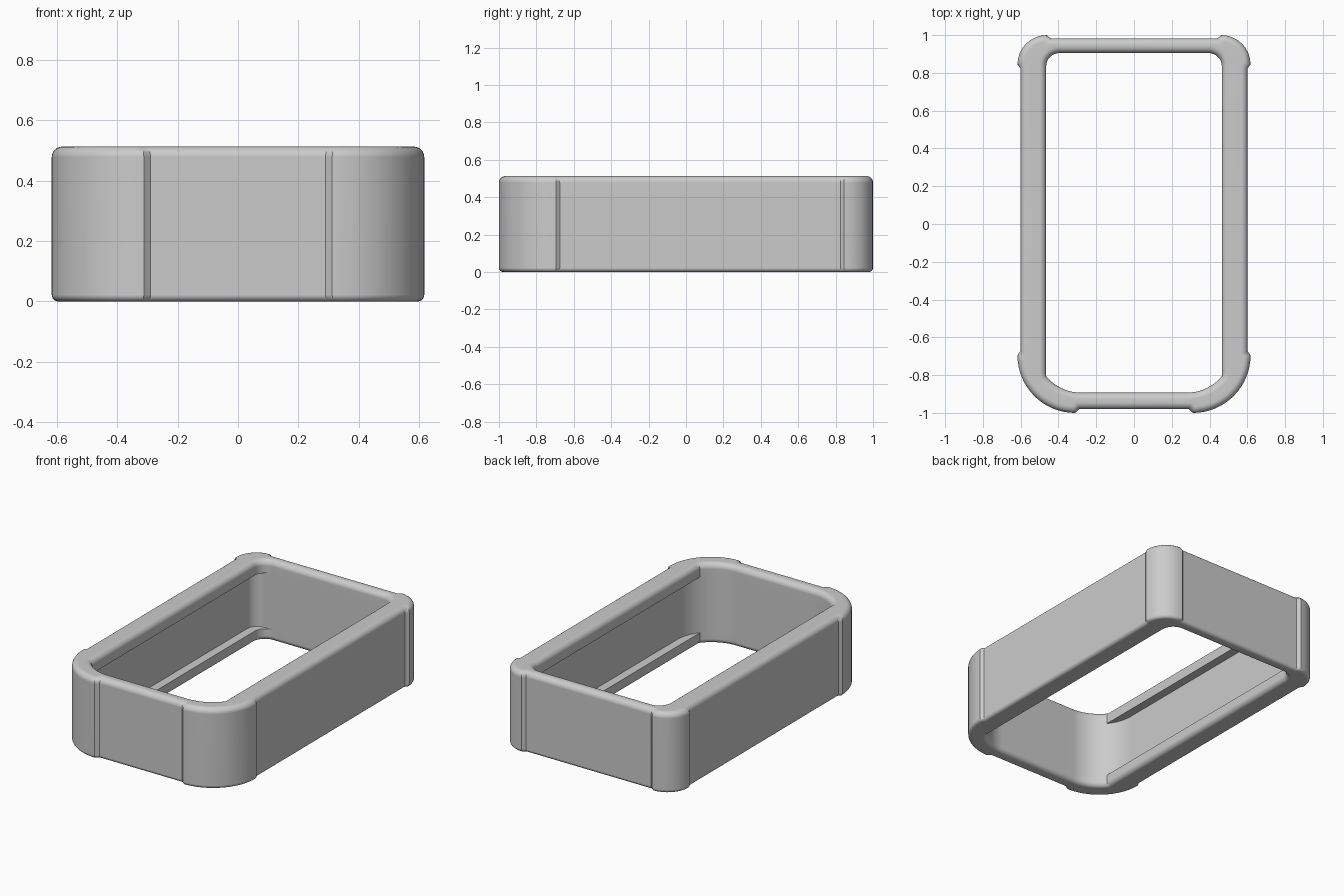
import bpy, bmesh, math
from mathutils import Vector

if "Cube" in bpy.data.objects:
    bpy.data.objects.remove(bpy.data.objects["Cube"], do_unlink=True)

HEIGHT = 0.513
LIP_X = 0.465                       # half width of the opening between the lips
RECESS_LOW, RECESS_HIGH = 0.075, 0.43

grey = bpy.data.materials.new("plain grey")
grey.use_nodes = True
grey.diffuse_color = (0.6, 0.6, 0.6, 1)
grey.node_tree.nodes["Principled BSDF"].inputs["Base Color"].default_value = (0.6, 0.6, 0.6, 1)


def arc(cx, cy, r, start, end, steps):
    """Points of an arc, angles in degrees."""
    angles = [math.radians(start + (end - start) * i / steps) for i in range(steps + 1)]
    return [Vector((cx + r * math.cos(a), cy + r * math.sin(a))) for a in angles]


def mirrored(half):
    """Close an outline given its +x half, running from front to back."""
    return half + [Vector((-p.x, p.y)) for p in reversed(half)]


def offset(points, d):
    """Move a counter-clockwise outline outward by d with mitred corners."""
    result = []
    for i, p in enumerate(points):
        a = (p - points[i - 1]).normalized()
        b = (points[(i + 1) % len(points)] - p).normalized()
        na, nb = Vector((a.y, -a.x)), Vector((b.y, -b.x))
        result.append(p + (na + nb) * (d / (1 + na.dot(nb))))
    return result


def rounded_levels(outline, bottom_r, top_r, sign, steps=6):
    """Levels that round the bottom and top edges; sign -1 insets, +1 flares."""
    quarter = [math.pi / 2 * i / steps for i in range(steps + 1)]
    low = [(outline, bottom_r * (1 - math.sin(a)), sign * bottom_r * (1 - math.cos(a)))
           for a in reversed(quarter)]
    high = [(outline, HEIGHT - top_r * (1 - math.sin(a)), sign * top_r * (1 - math.cos(a)))
            for a in quarter]
    return low, high


def sleeve(bm, levels):
    """Skin a tube through (outline, height, offset) levels; return its end edges."""
    rings = [[bm.verts.new((p.x, p.y, z)) for p in offset(outline, d)]
             for outline, z, d in levels]
    n = len(rings[0])
    for low, high in zip(rings, rings[1:]):
        for i in range(n):
            j = (i + 1) % n
            bm.faces.new((low[i], low[j], high[j], high[i]))
    return [[bm.edges.get((ring[i - 1], ring[i])) for i in range(n)]
            for ring in (rings[0], rings[-1])]


# Outer wall with four raised corner bumpers
body = mirrored(
    [Vector((0.29, -0.98))]
    + arc(0.312, -0.695, 0.305, -90, 0, 16)
    + [Vector((0.602, -0.675)), Vector((0.602, 0.825))]
    + arc(0.462, 0.845, 0.155, 0, 90, 8)
    + [Vector((0.442, 0.983))])

# Side recess, and the narrower opening left between its lips
front_corner = arc(0.28, -0.653, 0.24, -90, 0, 16)
recess = mirrored(front_corner + arc(0.45, 0.835, 0.07, 0, 90, 8))
opening = mirrored([Vector((min(p.x, LIP_X), p.y)) for p in front_corner]
                   + arc(LIP_X - 0.07, 0.835, 0.07, 0, 90, 8))

bm = bmesh.new()
low, high = rounded_levels(body, 0.022, 0.035, -1)
outer_bottom, outer_top = sleeve(bm, low + high)
low, high = rounded_levels(opening, 0.03, 0.035, 1)
steps = [(opening, RECESS_LOW, 0), (recess, RECESS_LOW, 0),
         (recess, RECESS_HIGH, 0), (opening, RECESS_HIGH, 0)]
inner_bottom, inner_top = sleeve(bm, low + steps + high)

# Flat rims joining the inner and outer walls
for edges in (outer_bottom + inner_bottom, outer_top + inner_top):
    bmesh.ops.triangle_fill(bm, edges=edges, use_beauty=True, normal=(0, 0, 1))
bmesh.ops.remove_doubles(bm, verts=bm.verts[:], dist=1e-5)
bmesh.ops.dissolve_degenerate(bm, edges=bm.edges[:], dist=1e-5)
bmesh.ops.recalc_face_normals(bm, faces=bm.faces[:])

mesh = bpy.data.meshes.new("bumper_frame")
bm.to_mesh(mesh)
bm.free()
mesh.materials.append(grey)
frame = bpy.data.objects.new("bumper_frame", mesh)
bpy.context.collection.objects.link(frame)

# Smooth fillets, with the large walls kept flat
bpy.ops.object.select_all(action="DESELECT")
bpy.context.view_layer.objects.active = frame
frame.select_set(True)
bpy.ops.object.shade_smooth_by_angle(angle=math.radians(30))
weighted = frame.modifiers.new("flat walls", "WEIGHTED_NORMAL")
weighted.keep_sharp = True
